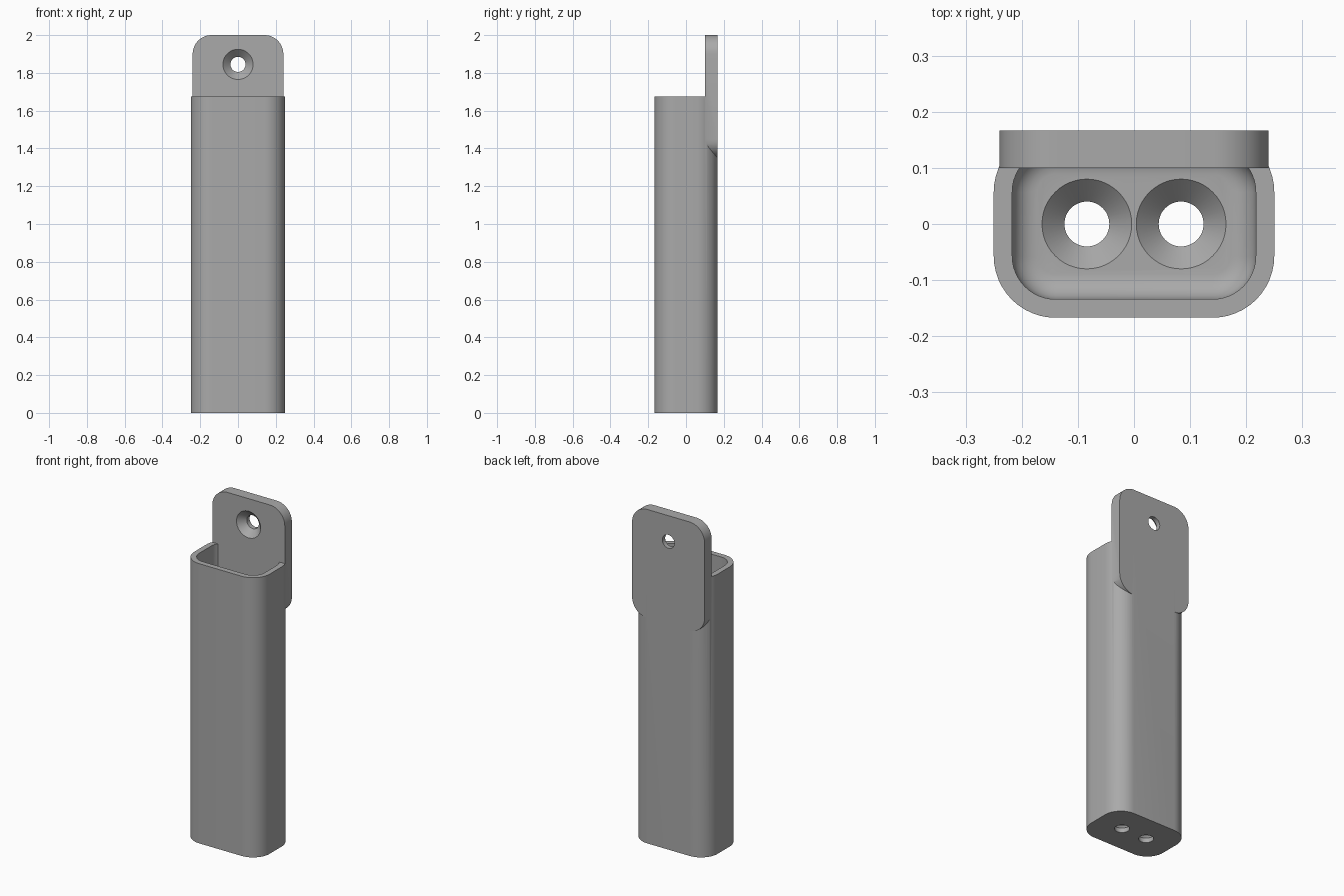
import bpy
import bmesh
from math import cos, sin, pi
from mathutils import Matrix, Vector

cube = bpy.data.objects.get("Cube")
if cube:
    bpy.data.objects.remove(cube, do_unlink=True)

grey = bpy.data.materials.new("plain grey")
grey.use_nodes = True
COLOUR = (0.40, 0.40, 0.40, 1)
grey.diffuse_color = COLOUR
grey.node_tree.nodes["Principled BSDF"].inputs["Base Color"].default_value = COLOUR

HALF_W, HALF_D = 0.25, 0.167       # outer half width and depth
BODY_TOP, RADIUS = 1.675, 0.11
WALL, FLOOR, FILLET = 0.033, 0.067, 0.045
PLATE = 0.067                      # back plate thickness
PLATE_BOTTOM, PLATE_TOP = 1.35, 2.0
HOLE_R, SINK_R = 0.04, 0.08


def rounded_rect(hx, hy, r, steps=12):
    """Outline of a rectangle with rounded corners."""
    pts = []
    for k, (sx, sy) in enumerate([(1, 1), (-1, 1), (-1, -1), (1, -1)]):
        for i in range(steps + 1):
            a = (k + i / steps) * pi / 2
            pts.append((sx * (hx - r) + r * cos(a), sy * (hy - r) + r * sin(a)))
    return pts


def circle(r, steps=48):
    return [(r * cos(2 * pi * i / steps), r * sin(2 * pi * i / steps))
            for i in range(steps)]


def loft(name, sections, matrix=Matrix()):
    """Closed solid through (height, outline) sections."""
    bm = bmesh.new()
    rings = [[bm.verts.new((x, y, z)) for x, y in pts] for z, pts in sections]
    for low, high in zip(rings, rings[1:]):
        for i in range(len(low)):
            j = (i + 1) % len(low)
            bm.faces.new((low[i], low[j], high[j], high[i]))
    bm.faces.new(rings[0][::-1])
    bm.faces.new(rings[-1])
    bm.transform(matrix)
    bmesh.ops.recalc_face_normals(bm, faces=bm.faces[:])
    mesh = bpy.data.meshes.new(name)
    bm.to_mesh(mesh)
    bm.free()
    mesh.materials.append(grey)
    obj = bpy.data.objects.new(name, mesh)
    bpy.context.collection.objects.link(obj)
    return obj


def combine(target, other, operation):
    """Apply a boolean and discard the helper."""
    bpy.context.view_layer.objects.active = target
    mod = target.modifiers.new(operation, 'BOOLEAN')
    mod.operation, mod.solver, mod.object = operation, 'EXACT', other
    bpy.ops.object.modifier_apply(modifier=mod.name)
    bpy.data.objects.remove(other, do_unlink=True)


def countersink(name, matrix):
    """Screw hole cutter; its local z = 0 is the surface, +z points out."""
    depth = SINK_R - HOLE_R
    extra = 0.01
    return loft(name, [(-0.1, circle(HOLE_R)), (-depth, circle(HOLE_R)),
                       (0, circle(SINK_R)), (extra, circle(SINK_R + extra))], matrix)


# Holder body
outline = rounded_rect(HALF_W, HALF_D, RADIUS)
holder = loft("holder_body", [(0, outline), (BODY_TOP, outline)])

# Hollow inside with a filleted floor
sections = []
STEPS = 6
for i in range(STEPS + 1):
    a = i / STEPS * pi / 2
    inset = WALL + FILLET * (1 - sin(a))
    sections.append((FLOOR + FILLET * (1 - cos(a)),
                     rounded_rect(HALF_W - inset, HALF_D - inset, RADIUS - inset)))
sections.append((BODY_TOP + 0.1, sections[-1][1]))
combine(holder, loft("cavity_cutter", sections), 'DIFFERENCE')

# Mounting plate at the back, drawn flat and stood upright
half_h = (PLATE_TOP - PLATE_BOTTOM) / 2
upright = Matrix.Rotation(pi / 2, 4, 'X')   # local +z becomes -y
mid = Vector((0, HALF_D, PLATE_BOTTOM + half_h))
plate_outline = rounded_rect(0.24, half_h, 0.1)
plate = loft("mounting_plate", [(0, plate_outline), (PLATE, plate_outline)],
             Matrix.Translation(mid) @ upright)
combine(holder, plate, 'UNION')

# Countersunk screw holes: one in the plate, two in the floor
combine(holder, countersink("plate_hole_cutter",
        Matrix.Translation((0, HALF_D - PLATE, 1.845)) @ upright), 'DIFFERENCE')
for x in (-0.084, 0.084):
    combine(holder, countersink("floor_hole_cutter",
            Matrix.Translation((x, 0, FLOOR))), 'DIFFERENCE')

# Smooth the rounds, keep the edges crisp
bpy.ops.object.select_all(action='DESELECT')
holder.select_set(True)
bpy.context.view_layer.objects.active = holder
bpy.ops.object.shade_smooth_by_angle(angle=pi / 6)
